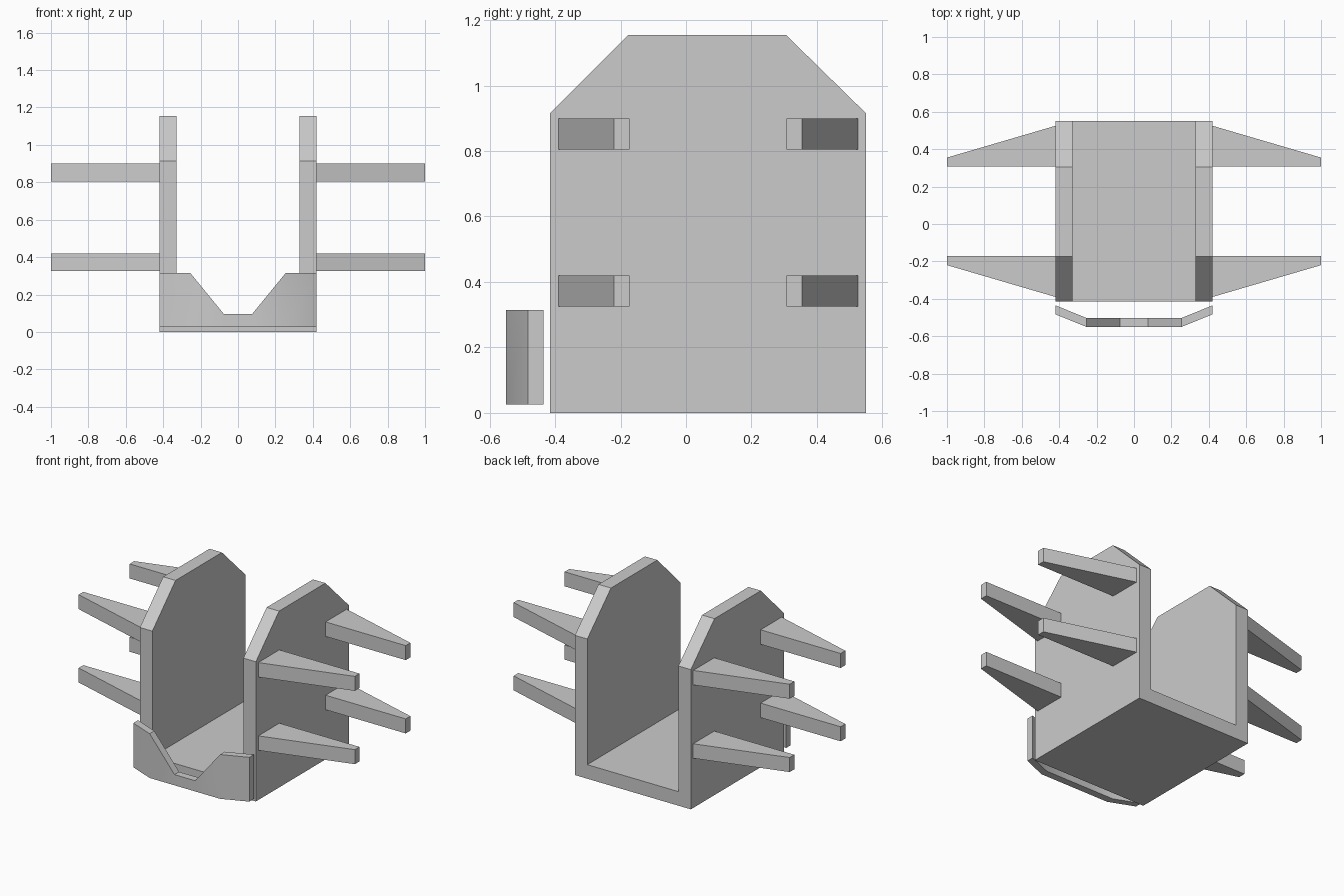
import bpy, bmesh
from mathutils import Vector

if "Cube" in bpy.data.objects:
    bpy.data.objects.remove(bpy.data.objects["Cube"])


def finish(name, bm):
    bmesh.ops.recalc_face_normals(bm, faces=bm.faces[:])
    me = bpy.data.meshes.new(name)
    bm.to_mesh(me)
    bm.free()
    ob = bpy.data.objects.new(name, me)
    bpy.context.collection.objects.link(ob)
    return ob


def extrude(bm, outline, offset):
    """Turn a closed outline of 3D points into a solid."""
    face = bm.faces.new([bm.verts.new(p) for p in outline])
    out = bmesh.ops.extrude_face_region(bm, geom=[face], use_keep_orig=True)
    verts = [g for g in out["geom"] if isinstance(g, bmesh.types.BMVert)]
    bmesh.ops.translate(bm, verts=verts, vec=offset)


# U-shaped channel: floor and two walls, with the upper wall corners sliced off
FRONT, BACK = -0.415, 0.55
half = [(0.33, 0.092), (0.33, 1.155), (0.42, 1.155), (0.42, 0)]
section = half + [(-x, z) for x, z in reversed(half)]
bm = bmesh.new()
extrude(bm, [(x, FRONT, z) for x, z in section], (0, BACK - FRONT, 0))
for y, normal in ((FRONT, (0, -1, 1)), (BACK, (0, 0.24, 0.245))):
    bmesh.ops.bisect_plane(bm, geom=bm.verts[:] + bm.edges[:] + bm.faces[:],
                           plane_co=(0, y, 0.915), plane_no=Vector(normal).normalized(),
                           clear_outer=True)
    bmesh.ops.holes_fill(bm, edges=bm.edges[:])
finish("channel_body", bm)

# Tapered side fins: front and back, two heights, both sides
fins = {"front": [(0.42, -0.39), (0.42, -0.172), (1, -0.172), (1, -0.22)],
        "back": [(0.42, 0.525), (0.42, 0.307), (1, 0.307), (1, 0.355)]}
for place, plan in fins.items():
    for level, z in (("lower", 0.325), ("upper", 0.805)):
        for side, s in (("right", 1), ("left", -1)):
            bm = bmesh.new()
            extrude(bm, [(s * x, y, z) for x, y in plan], (0, 0, 0.095))
            finish(f"{place}_{level}_{side}_fin", bm)

# Notched front plate with wings swept back: columns of (x, y, top z)
right = [(0.075, -0.55, 0.095), (0.255, -0.55, 0.315), (0.42, -0.483, 0.315)]
columns = [(-x, y, z) for x, y, z in reversed(right)] + right
bm = bmesh.new()
rings = []
for x, y, top in columns:
    back = y + 0.048
    rings.append([bm.verts.new(p) for p in
                  ((x, y, 0.025), (x, y, top), (x, back, top), (x, back, 0.025))])
for a, b in zip(rings, rings[1:]):
    for i in range(4):
        j = (i + 1) % 4
        bm.faces.new((a[i], a[j], b[j], b[i]))
bm.faces.new(rings[0])
bm.faces.new(rings[-1])
# Merge the flat middle into single front, back and bottom faces
bmesh.ops.dissolve_limit(bm, angle_limit=0.01, verts=bm.verts[:], edges=bm.edges[:])
plate = finish("front_plate", bm)
bpy.context.view_layer.objects.active = plate
plate.select_set(True)
bpy.ops.object.shade_smooth_by_angle()
